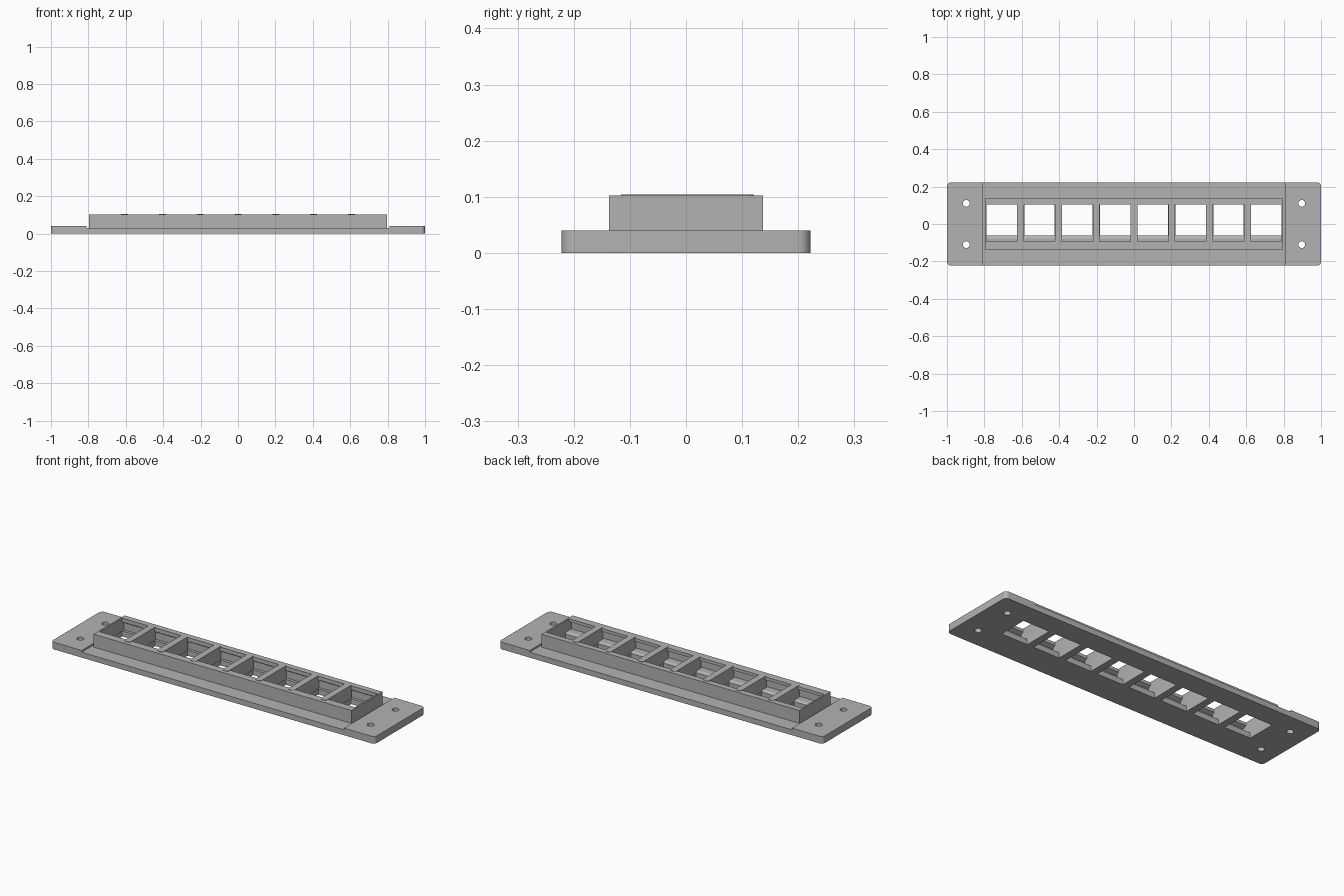
import bpy, bmesh
from mathutils import Matrix

default = bpy.data.objects.get("Cube")
if default:
    bpy.data.objects.remove(default)

GREY = (0.45, 0.45, 0.45, 1)
mat = bpy.data.materials.new("mid grey plastic")
mat.use_nodes = True
mat.diffuse_color = GREY
mat.node_tree.nodes["Principled BSDF"].inputs["Base Color"].default_value = GREY

PORTS, PITCH, PORT_W = 8, 0.202, 0.162
PORT_Y = (-0.061, 0.104)
FRAME_X, FRAME_Y, TOP = 0.797, 0.137, 0.102
FLOOR = 0.03


def make(name, bm):
    bmesh.ops.recalc_face_normals(bm, faces=bm.faces)
    mesh = bpy.data.meshes.new(name)
    bm.to_mesh(mesh)
    bm.free()
    mesh.materials.append(mat)
    obj = bpy.data.objects.new(name, mesh)
    bpy.context.collection.objects.link(obj)
    return obj


def add_box(bm, x, y, z):
    lo, hi = zip(x, y, z)
    size = [b - a for a, b in zip(lo, hi)]
    mid = [(a + b) / 2 for a, b in zip(lo, hi)]
    m = Matrix.Translation(mid) @ Matrix.Diagonal((*size, 1))
    return bmesh.ops.create_cube(bm, size=1, matrix=m)["verts"]


def round_upright_edges(bm, radius, segments):
    edges = [e for e in bm.edges
             if abs(e.verts[0].co.z - e.verts[1].co.z) > 0.01]
    bmesh.ops.bevel(bm, geom=edges, offset=radius, segments=segments,
                    profile=0.5, affect='EDGES')


def smooth(obj):
    bpy.ops.object.select_all(action='DESELECT')
    obj.select_set(True)
    bpy.context.view_layer.objects.active = obj
    bpy.ops.object.shade_smooth_by_angle(angle=0.6)


def rail(name, profile):
    """Extrude a (y, z) profile along the length of the frame."""
    bm = bmesh.new()
    face = bm.faces.new([bm.verts.new((-FRAME_X, y, z)) for y, z in profile])
    new = bmesh.ops.extrude_face_region(bm, geom=[face])["geom"]
    bmesh.ops.translate(bm, vec=(2 * FRAME_X, 0, 0),
                        verts=[v for v in new if isinstance(v, bmesh.types.BMVert)])
    return make(name, bm)


# Mounting plate with rounded corners
bm = bmesh.new()
add_box(bm, (-1, 1), (-0.222, 0.222), (0, 0.04))
round_upright_edges(bm, 0.022, 6)
plate = make("mounting_plate", bm)

# Cutter: lowered middle, port openings and screw holes
bm = bmesh.new()
add_box(bm, (-0.81, 0.81), (-0.3, 0.3), (FLOOR, 0.2))
middle = make("middle_cutter", bm)

bm = bmesh.new()
for i in range(PORTS):
    cx = (i - (PORTS - 1) / 2) * PITCH
    add_box(bm, (cx - PORT_W / 2, cx + PORT_W / 2), PORT_Y, (-0.1, 0.2))
for sx in (-1, 1):
    for sy in (-1, 1):
        bmesh.ops.create_cone(bm, cap_ends=True, segments=24, radius1=0.018,
                              radius2=0.018, depth=0.3,
                              matrix=Matrix.Translation((sx * 0.897, sy * 0.11, 0)))
holes = make("hole_cutter", bm)

bpy.context.view_layer.objects.active = plate
for cutter in (middle, holes):
    cutter.hide_render = True
    mod = plate.modifiers.new("cut", 'BOOLEAN')
    mod.operation = 'DIFFERENCE'
    mod.solver = 'EXACT'
    mod.object = cutter
    bpy.ops.object.modifier_apply(modifier=mod.name)
    bpy.data.objects.remove(cutter)
smooth(plate)

# Long walls with the catch lips for the inserts
rail("front_wall", [(-FRAME_Y, 0.025), (-0.061, 0.025), (-0.061, FLOOR),
                    (-0.077, 0.038), (-0.115, 0.038), (-0.115, 0.075),
                    (-0.094, 0.085), (-0.094, TOP), (-FRAME_Y, TOP)])
rail("back_wall", [(FRAME_Y, 0.025), (0.104, 0.025), (0.104, FLOOR),
                   (0.12, FLOOR), (0.12, 0.07), (0.104, 0.08),
                   (0.104, TOP), (FRAME_Y, TOP)])

# Thin end walls
for side, sx in (("right", -1), ("left", 1)):
    bm = bmesh.new()
    xs = sorted((sx * FRAME_X, sx * (FRAME_X - 0.008)))
    add_box(bm, xs, (-FRAME_Y, FRAME_Y), (0.025, TOP))
    make(side + "_end_wall", bm)

# Dividers between the ports
for i in range(1, PORTS):
    cx = (i - PORTS / 2) * PITCH
    bm = bmesh.new()
    add_box(bm, (cx - 0.0185, cx + 0.0185), (-0.116, 0.12), (0.025, 0.104))
    round_upright_edges(bm, 0.012, 4)
    smooth(make(f"divider_{i}", bm))
